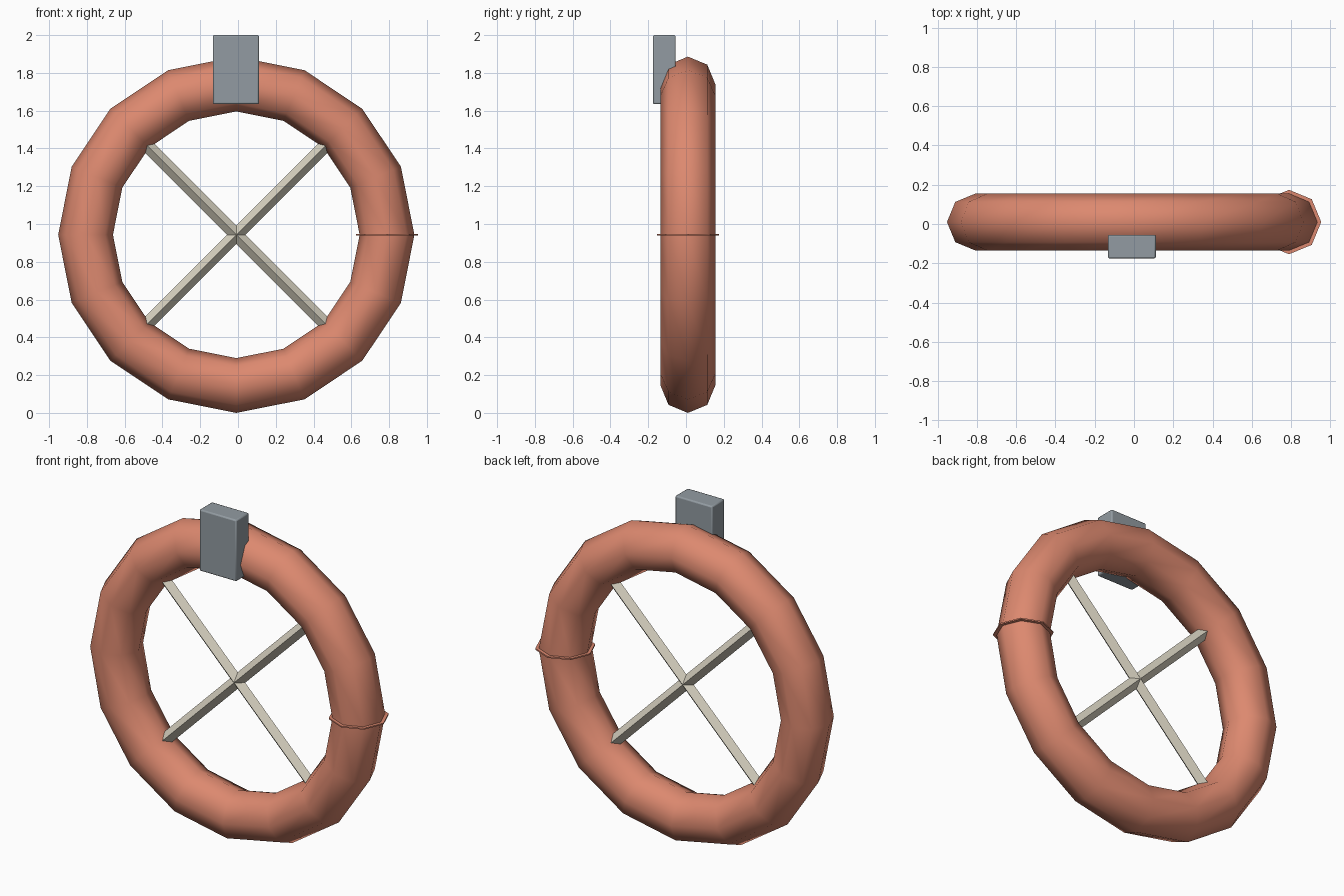
import bpy
import math

if "Cube" in bpy.data.objects:
    bpy.data.objects.remove(bpy.data.objects["Cube"])

CENTRE = (-0.009, 0.01, 0.943)
MAJOR, MINOR = 0.798, 0.145


def finish(name, color, smooth=None):
    ob = bpy.context.object
    ob.name = name
    mat = bpy.data.materials.new(name + "_color")
    mat.diffuse_color = (*color, 1)
    mat.use_nodes = True
    mat.node_tree.nodes["Principled BSDF"].inputs["Base Color"].default_value = mat.diffuse_color
    ob.data.materials.append(mat)
    if smooth:
        bpy.ops.object.shade_smooth_by_angle(angle=math.radians(smooth))
    return ob


CORAL = (0.72, 0.25, 0.16)
CREAM = (0.67, 0.63, 0.52)
GREY = (0.29, 0.33, 0.36)

# Upright padded ring, 16 segments with an octagonal section
bpy.ops.mesh.primitive_torus_add(major_segments=16, minor_segments=8,
                                 major_radius=MAJOR, minor_radius=MINOR,
                                 location=CENTRE, rotation=(math.pi / 2, 0, 0))
finish("ring", CORAL, 60)

# Thin raised seam where the ring's two ends meet
bpy.ops.mesh.primitive_cylinder_add(vertices=8, radius=0.164, depth=0.008,
                                    location=(CENTRE[0] + MAJOR, CENTRE[1], CENTRE[2]))
finish("ring_seam", CORAL)

# Crossed diamond-section spokes, ends buried in the ring
for name, tilt in (("spoke_rising", 45), ("spoke_falling", -45)):
    bpy.ops.mesh.primitive_cylinder_add(vertices=4, radius=0.035, depth=1.38,
                                        location=CENTRE,
                                        rotation=(0, math.radians(tilt), 0))
    finish(name, CREAM)

# Mounting block on the front of the top
bpy.ops.mesh.primitive_cube_add(size=1, location=(-0.011, -0.115, 1.817))
block = bpy.context.object
block.scale = (0.244, 0.12, 0.366)
bpy.ops.object.transform_apply(location=False, rotation=False, scale=True)
bevel = block.modifiers.new("bevel", 'BEVEL')
bevel.width = 0.008
bevel.segments = 2
finish("mount_block", GREY, 30)
